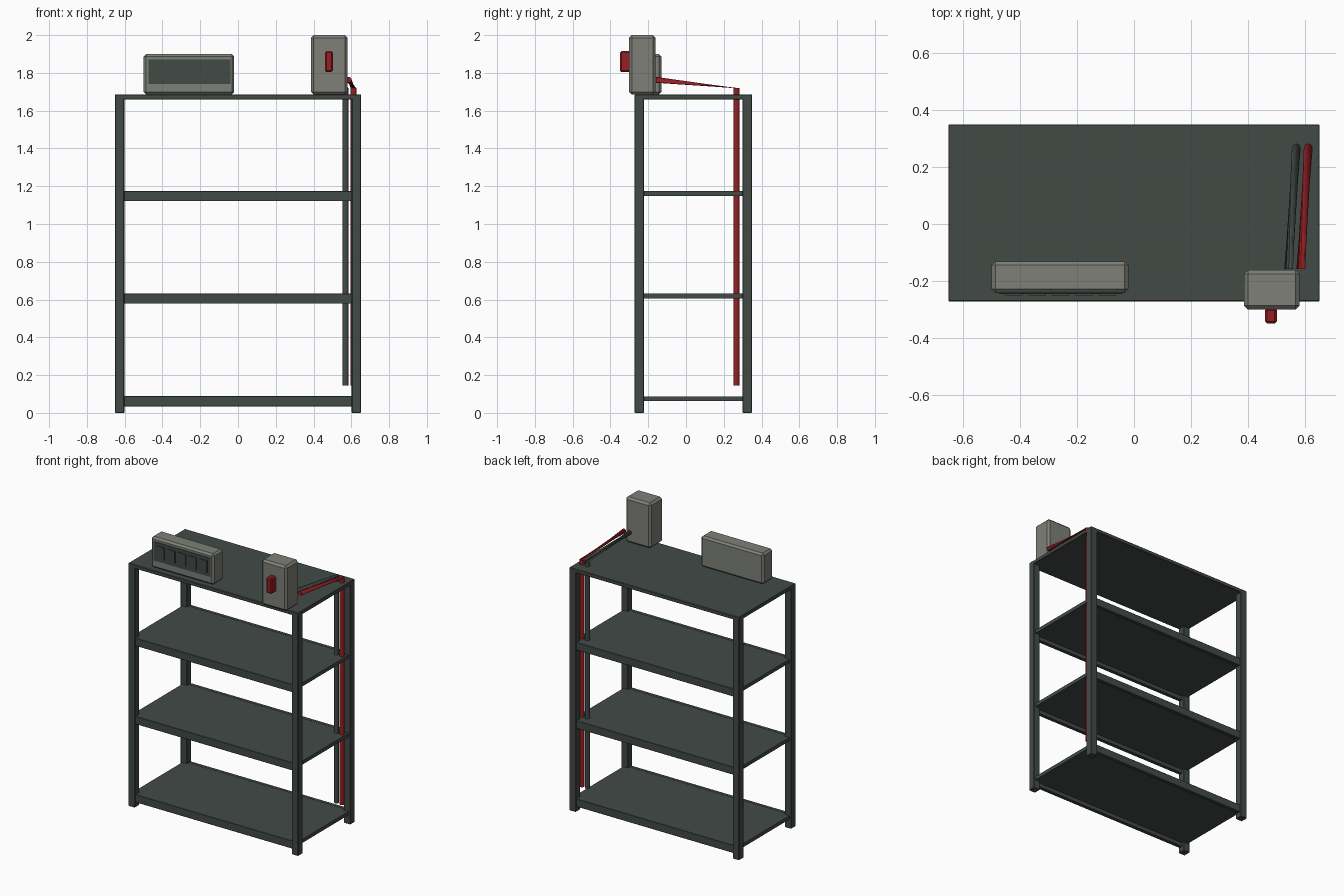
import bpy, bmesh, math
from mathutils import Vector

if "Cube" in bpy.data.objects:
    bpy.data.objects.remove(bpy.data.objects["Cube"])


def material(name, rgb):
    m = bpy.data.materials.new(name)
    m.diffuse_color = (*rgb, 1)
    m.use_nodes = True
    m.node_tree.nodes["Principled BSDF"].inputs["Base Color"].default_value = m.diffuse_color
    return m


DARK = material("dark green grey", (0.054, 0.069, 0.062))
GREY = material("warm grey", (0.205, 0.215, 0.185))
RED = material("red", (0.31, 0.014, 0.016))


def finish(name, bm, mat):
    bmesh.ops.recalc_face_normals(bm, faces=bm.faces)
    me = bpy.data.meshes.new(name)
    bm.to_mesh(me)
    bm.free()
    me.materials.append(mat)
    ob = bpy.data.objects.new(name, me)
    bpy.context.collection.objects.link(ob)
    return ob


def box(name, x, y, z, mat, bevel=0.0):
    """Box between the given (min, max) pairs, with chamfered edges."""
    bm = bmesh.new()
    bmesh.ops.create_cube(bm, size=1)
    for v in bm.verts:
        v.co = Vector([(a + b) / 2 + c * (b - a) for (a, b), c in zip((x, y, z), v.co)])
    if bevel:
        bmesh.ops.bevel(bm, geom=bm.edges[:], offset=bevel, segments=1, affect='EDGES')
    return finish(name, bm, mat)


# Rack posts
X, Y0, Y1, TOP, P = 0.652, -0.272, 0.35, 1.686, 0.05
for x in (-X, X - P):
    for y in (Y0, Y1 - P):
        box("post", (x, x + P), (y, y + P), (0, TOP - 0.003), DARK, 0.003)

# Top shelf
box("top_shelf", (-X, X), (Y0, Y1), (TOP - 0.026, TOP), DARK, 0.003)

# Lower shelves with front and back beams
for z in (0.088, 0.631, 1.174):
    box("shelf", (-0.638, 0.638), (Y0 + 0.012, Y1 - 0.012), (z - 0.025, z), DARK)
    for y in (Y0 + 0.008, Y1 - 0.033):
        box("shelf_beam", (-X + 0.01, X - 0.01), (y, y + 0.025), (z - 0.053, z + 0.001), DARK, 0.002)

# Control panel with a dark face and five switch covers
box("control_panel", (-0.50, -0.02), (-0.242, -0.131), (1.686, 1.90), GREY, 0.013)
box("panel_face", (-0.475, -0.04), (-0.246, -0.240), (1.742, 1.872), DARK)
for i in range(5):
    cx = -0.2575 + (i - 2) * 0.082
    box("panel_switch", (cx - 0.03, cx + 0.03), (-0.252, -0.244), (1.766, 1.85), DARK)

# Switch box with a red lever
box("switch_box", (0.387, 0.581), (-0.301, -0.161), (1.686, 2.0), GREY, 0.014)
box("switch_lever", (0.46, 0.502), (-0.35, -0.295), (1.805, 1.915), RED, 0.008)


def cable(name, start_x, end_x, mat, r=0.0155, n=12):
    """Cable from the switch box, then straight down behind the shelves."""
    bm = bmesh.new()
    rings = [[], [], []]
    for i in range(n):
        a = math.tau * i / n
        b = a + math.pi / 2
        rings[0].append(bm.verts.new((start_x + r * math.cos(a), -0.158, 1.763 + r * math.sin(a))))
        for k, z in ((1, 1.719), (2, 0.145)):
            rings[k].append(bm.verts.new((end_x + r * math.cos(b), 0.267 + r * math.sin(b), z)))
    for p, q in zip(rings, rings[1:]):
        for i in range(n):
            j = (i + 1) % n
            bm.faces.new((p[i], p[j], q[j], q[i]))
    bm.faces.new(rings[0])
    bm.faces.new(rings[2])
    return finish(name, bm, mat)


cable("red_cable", 0.586, 0.612, RED)
cable("dark_cable", 0.543, 0.570, DARK)
